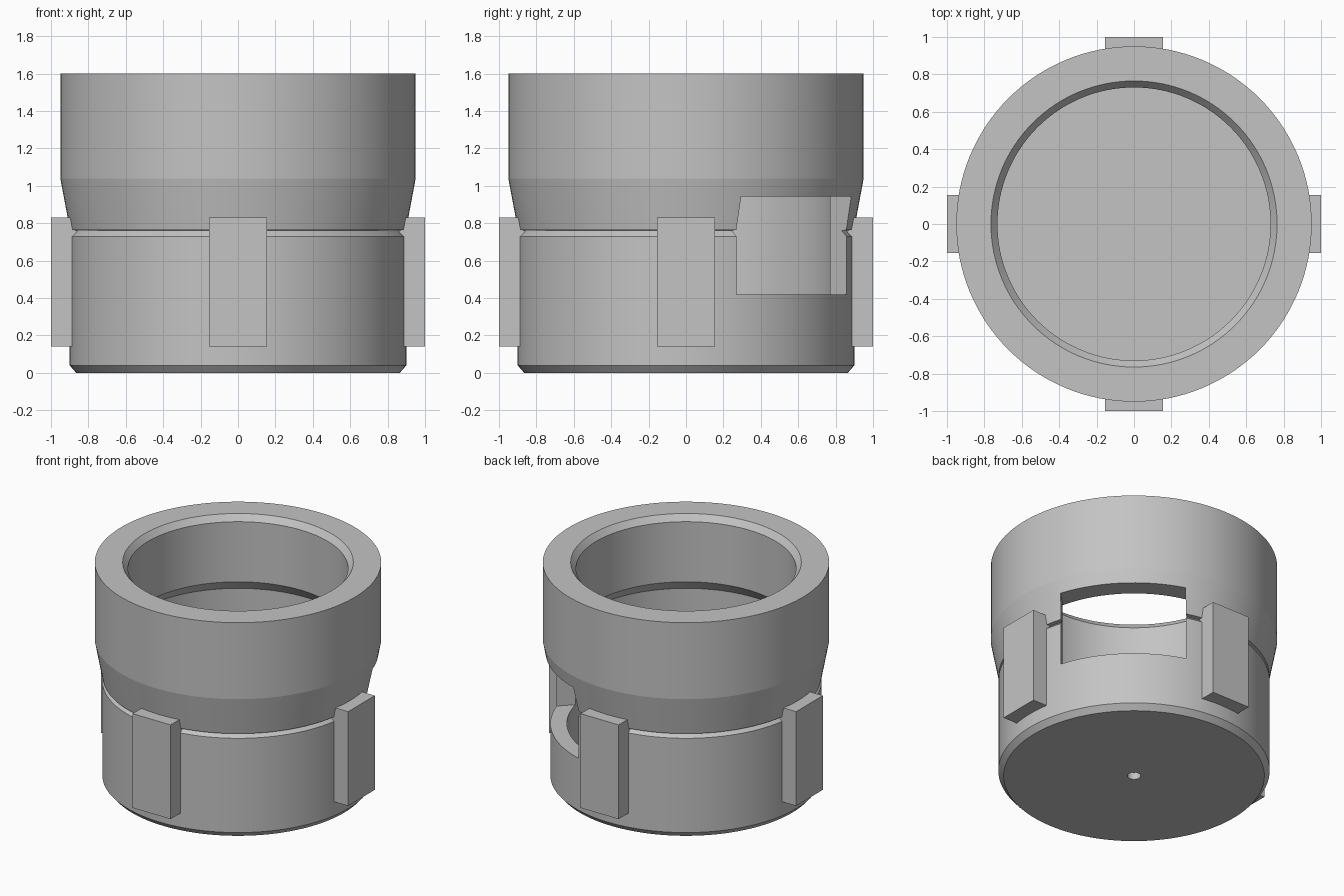
import bpy, bmesh, math
from mathutils import Matrix

cube = bpy.data.objects.get("Cube")
if cube:
    bpy.data.objects.remove(cube, do_unlink=True)

# single plain grey
grey = bpy.data.materials.new("plain_grey")
grey.use_nodes = True
colour = (0.55, 0.55, 0.55, 1)
grey.diffuse_color = colour
grey.node_tree.nodes["Principled BSDF"].inputs["Base Color"].default_value = colour


def add_object(name, bm):
    mesh = bpy.data.meshes.new(name)
    bmesh.ops.recalc_face_normals(bm, faces=bm.faces)
    bm.to_mesh(mesh)
    bm.free()
    mesh.materials.append(grey)
    obj = bpy.data.objects.new(name, mesh)
    bpy.context.collection.objects.link(obj)
    return obj


def lathe(name, profile, steps=128):
    bm = bmesh.new()
    verts = [bm.verts.new((r, 0, z)) for r, z in profile]
    edges = [bm.edges.new(pair) for pair in zip(verts, verts[1:])]
    bmesh.ops.spin(bm, geom=verts + edges, axis=(0, 0, 1), cent=(0, 0, 0),
                   angle=math.tau, steps=steps)
    bmesh.ops.remove_doubles(bm, verts=bm.verts, dist=0.0001)
    return add_object(name, bm)


def box(name, low, high, angle):
    size = [b - a for a, b in zip(low, high)]
    centre = [(a + b) / 2 for a, b in zip(low, high)]
    bm = bmesh.new()
    bmesh.ops.create_cube(bm, size=1, matrix=Matrix.Rotation(angle, 4, 'Z')
                          @ Matrix.Translation(centre) @ Matrix.Diagonal((*size, 1)))
    return add_object(name, bm)


# hollow body: dimple, chamfered base, groove, flared collar, bore, floor
body = lathe("hollow_body", [
    (0, 0.05), (0.045, 0.05), (0.045, 0), (0.865, 0), (0.9, 0.04),
    (0.9, 0.73), (0.866, 0.762), (0.898, 0.763), (0.95, 1.04), (0.95, 1.6),
    (0.765, 1.6), (0.73, 1.556), (0.73, 1.116), (0.79, 1.04),
    (0.79, 0.12), (0, 0.12)])

# window through the wall on the back left diagonal
cutter = box("window_cutter", (0.4, -0.416, 0.42), (1.3, 0.416, 0.942), math.pi / 4)
cutter.hide_render = True
cutter.hide_viewport = True
cut = body.modifiers.new("window", 'BOOLEAN')
cut.operation = 'DIFFERENCE'
cut.solver = 'EXACT'
cut.object = cutter
depsgraph = bpy.context.evaluated_depsgraph_get()
body.data = bpy.data.meshes.new_from_object(body.evaluated_get(depsgraph))
body.modifiers.clear()
bpy.data.objects.remove(cutter, do_unlink=True)

bpy.ops.object.select_all(action='DESELECT')
body.select_set(True)
bpy.context.view_layer.objects.active = body
bpy.ops.object.shade_smooth_by_angle(angle=math.radians(8))

# four upright grip blocks around the lower half
for i, side in enumerate(("left", "back", "right", "front")):
    box(f"{side}_grip_block", (0.86, -0.154, 0.142), (1.0, 0.154, 0.832), i * math.pi / 2)
